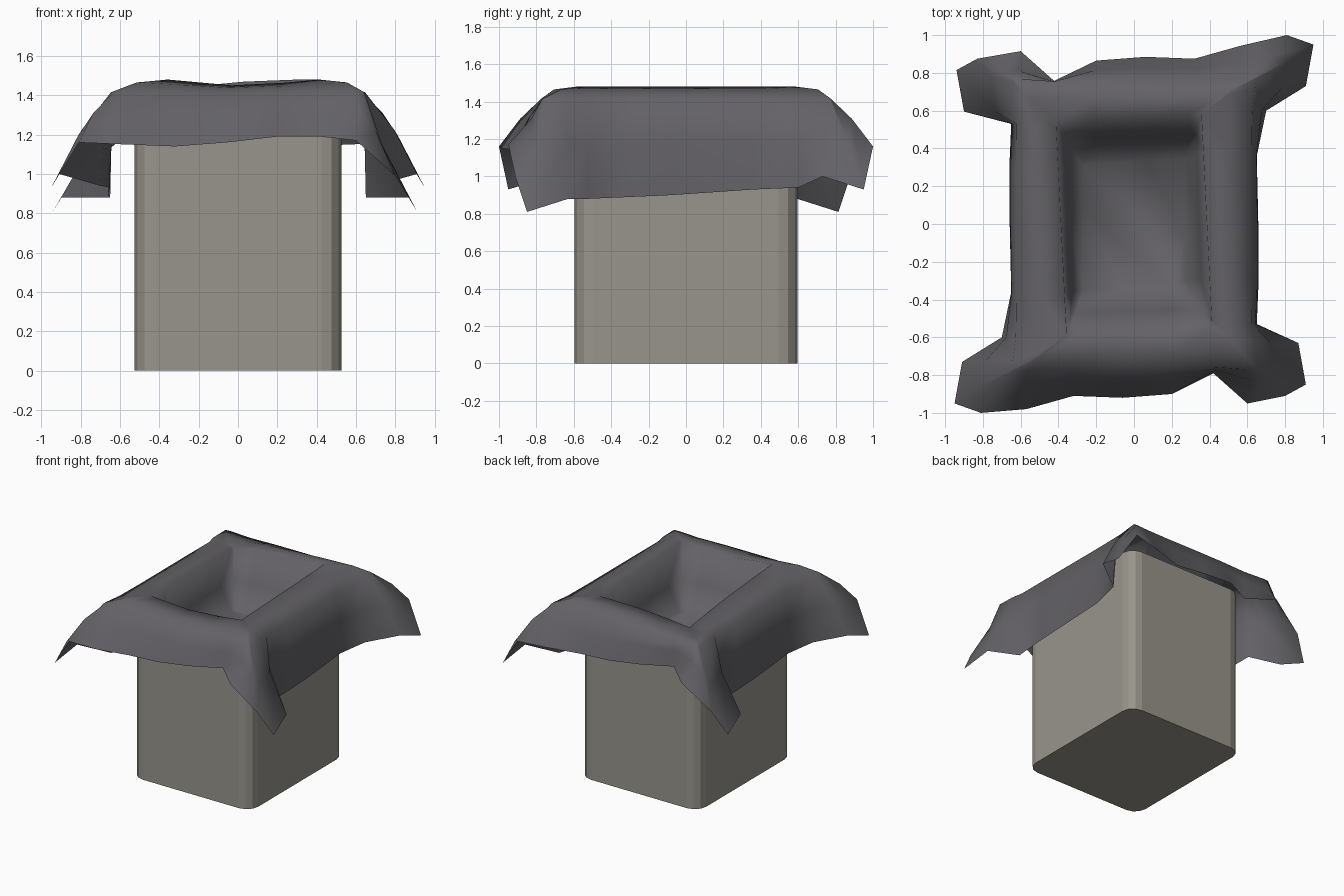
import bpy, bmesh, math
from mathutils import Vector

if "Cube" in bpy.data.objects:
    bpy.data.objects.remove(bpy.data.objects["Cube"])


def material(name, rgb):
    m = bpy.data.materials.new(name)
    m.diffuse_color = (*rgb, 1)
    m.use_nodes = True
    m.node_tree.nodes["Principled BSDF"].inputs["Base Color"].default_value = m.diffuse_color
    return m


def finish(name, bm, mat, angle):
    bmesh.ops.recalc_face_normals(bm, faces=bm.faces)
    me = bpy.data.meshes.new(name)
    bm.to_mesh(me)
    bm.free()
    ob = bpy.data.objects.new(name, me)
    bpy.context.collection.objects.link(ob)
    me.materials.append(mat)
    bpy.ops.object.select_all(action='DESELECT')
    ob.select_set(True)
    bpy.context.view_layer.objects.active = ob
    bpy.ops.object.shade_smooth_by_angle(angle=math.radians(angle))
    return ob


def loft(bm, rings):
    """Join closed rings of points with quads; returns the vertex rings."""
    vr = [[bm.verts.new(p) for p in r] for r in rings]
    for a, b in zip(vr, vr[1:]):
        for i in range(len(a)):
            j = (i + 1) % len(a)
            bm.faces.new((a[i], a[j], b[j], b[i]))
    return vr


def rounded_rect(hx, hy, r, z, seg=3):
    pts = []
    for k, (sx, sy) in enumerate(((1, 1), (-1, 1), (-1, -1), (1, -1))):
        for i in range(seg + 1):
            a = math.pi / 2 * (k + i / seg)
            pts.append((sx * (hx - r) + r * math.cos(a), sy * (hy - r) + r * math.sin(a), z))
    return pts


# bin: open box with faceted upright corners
bm = bmesh.new()
rings = loft(bm, [rounded_rect(.525, .595, .1, 0), rounded_rect(.525, .595, .1, 1.34),
                  rounded_rect(.50, .57, .08, 1.34), rounded_rect(.50, .57, .08, .05)])
bm.faces.new(rings[0])
bm.faces.new(rings[-1])
finish("bin", bm, material("warm grey", (.315, .30, .262)), 8)

# liner hem: half of the lower edge, the other half is turned 180 degrees
half = [(-.66, .08, .90), (-.65, -.36, .93), (-.70, -.60, .94), (-.91, -.73, 1.0),
        (-.95, -.95, .93), (-.81, -1.0, 1.16), (-.57, -.98, 1.15), (-.32, -.91, 1.14),
        (-.06, -.92, 1.16), (.20, -.90, 1.19), (.42, -.79, 1.19), (.60, -.95, 1.17),
        (.80, -.91, .99), (.91, -.85, .81), (.87, -.63, .88), (.65, -.53, .88), (.66, -.30, .89)]
hem = [Vector(p) for p in half]
for x, y, z in half:   # the back hangs slightly closer to the bin
    pull = .035 if y < -.6 and x > -.75 else 0
    hem.append(Vector((-x - (.03 if x > .7 else 0), -y - pull, z)))


def inner(hx, hy, keep, z, turn=0.0, dip=0.0, sag=0.0):
    """Hem pulled in to a turned rectangle; dips mid front, sags at the back left corner."""
    out = []
    for p in hem:
        cx, cy = max(-hx, min(hx, p.x)), max(-hy, min(hy, p.y))
        x, y = cx + (p.x - cx) * keep, cy + (p.y - cy) * keep
        d = dip * max(0, 1 - abs(x) / hx) if y < -.95 * hy else 0
        d += sag * max(0, (cy / hy - cx / hx) / 2) ** 2
        out.append(Vector((x - turn * y, y + turn * x, z - d)))
    return out


# liner: hem, skirt with pinched corner flaps, shoulder, ridge and sunken pocket
shoulder = inner(.62, .755, .08, 1.415)
skirt = []
for i, (s, h) in enumerate(zip(shoulder, hem)):
    flap = i % 17 in (11, 12, 13, 14, 15)
    m = s.lerp(h, .3 if flap else .5)
    skirt.append(Vector((m.x * 1.02, m.y, (s.z + h.z) / 2 + .02)))
bm = bmesh.new()
rings = loft(bm, [hem, skirt, shoulder, inner(.51, .67, .06, 1.465, .03, .03, .05),
                  inner(.385, .565, 0, 1.48, .05, .035, .06),
                  inner(.345, .46, 0, 1.22, .03), inner(.27, .34, 0, 1.04)])
bm.faces.new(rings[-1])
bmesh.ops.remove_doubles(bm, verts=bm.verts, dist=.004)
bmesh.ops.dissolve_degenerate(bm, edges=bm.edges, dist=.001)
finish("bin_liner", bm, material("dark grey plastic", (.125, .12, .132)), 100)
